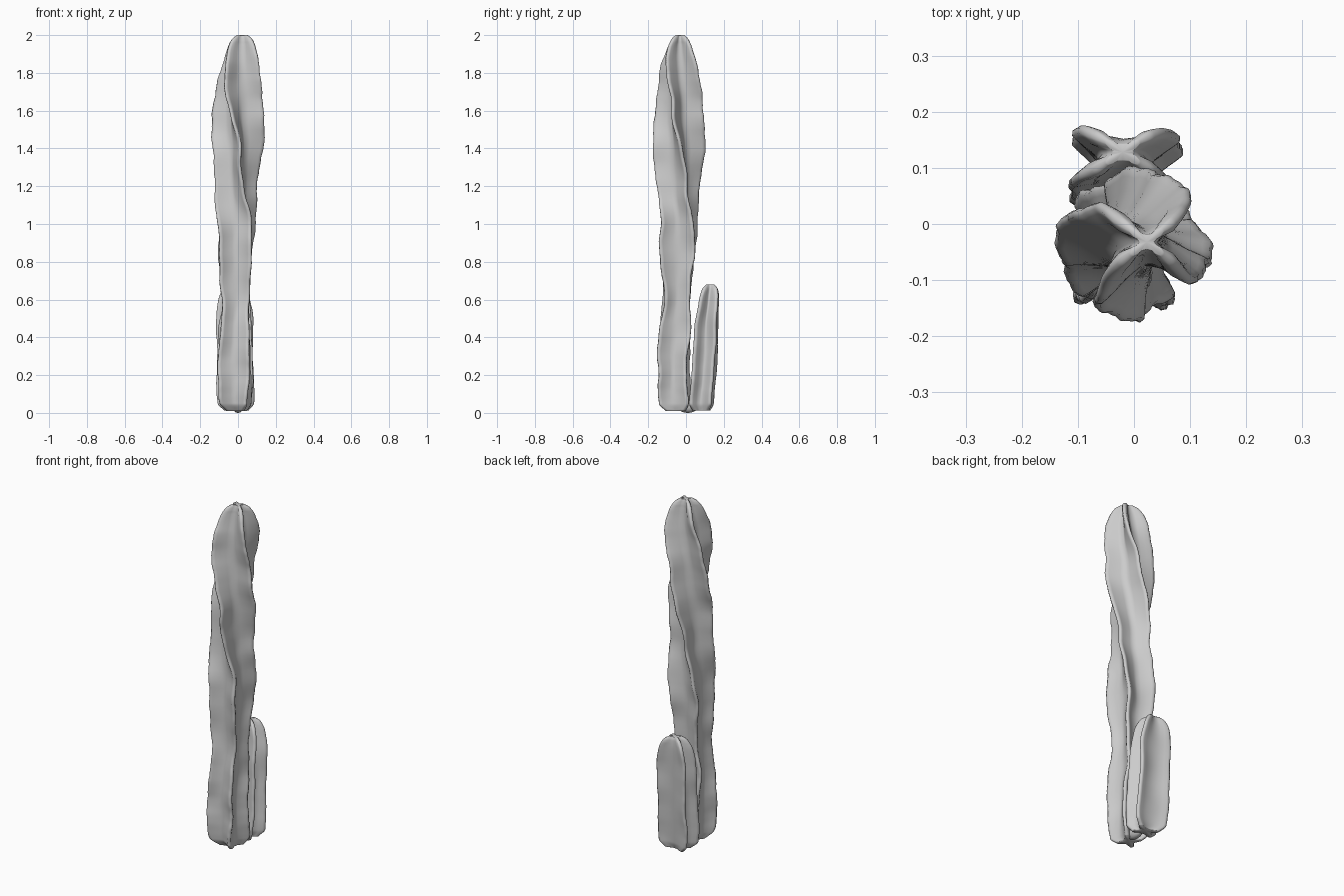
import bpy, bmesh, math, random
from math import sin, cos, pi, radians

if "Cube" in bpy.data.objects:
    bpy.data.objects.remove(bpy.data.objects["Cube"])

def sample(keys, z):
    # smooth (Catmull-Rom) interpolation of the key rows by height
    for i in range(len(keys) - 1):
        if z <= keys[i + 1][0]:
            break
    a, b = keys[i], keys[i + 1]
    p, n = keys[max(i - 1, 0)], keys[min(i + 2, len(keys) - 1)]
    h = b[0] - a[0]
    t = min(max((z - a[0]) / h, 0), 1)
    out = []
    for k in range(1, len(a)):
        ma = (b[k] - p[k]) / (b[0] - p[0]) * h
        mb = (n[k] - a[k]) / (n[0] - a[0]) * h
        out.append((2*t**3 - 3*t*t + 1) * a[k] + (t**3 - 2*t*t + t) * ma
                   + (3*t*t - 2*t**3) * b[k] + (t**3 - t*t) * mb)
    return out

def ribbed_stem(name, keys, top_r, rings, seed, wave, narrow):
    # key rows: z, centre x, centre y, rib reach, valley ratio, twist, rib half-spread
    rng = random.Random(seed)
    ph = [[rng.uniform(0, 2 * pi) for _ in range(4)] for _ in range(4)]
    z0, z1 = keys[0][0], keys[-1][0]
    bm = bmesh.new()
    loops = []
    for j in range(rings + 1):
        # rings bunch together toward both ends
        t = j / rings
        t = t - 0.8 * sin(2 * pi * t) / (2 * pi)
        z = z0 + (z1 - z0) * t
        cx, cy, R, v, tw, p = sample(keys, z)
        fade = min(1, (z1 - z) / 0.15)
        ang, reach = [], []
        for k, base in enumerate((p, 180 - p, 180 + p, 360 - p)):
            f = ph[k]
            ang.append(radians(base + tw) + wave * fade * (0.06 * sin(15*z + f[0]) + 0.025 * sin(31*z + f[1])))
            reach.append(R * (1 + wave * fade * (0.035 * sin(13*z + f[2]) + 0.015 * sin(41*z + f[3]) + 0.008 * sin(100*z + f[0]))))
        ring = []
        for k in range(4):
            a, r = ang[k], reach[k]
            th = min(0.011, 0.15 * R)
            # one rib: right flank, rounded edge, left flank
            half = [(0.45, max(0.52 * v * R, th)), (0.68, th * 1.35), (0.87, th), (0.96, th * 0.75)]
            pts = [(d * r, -w) for d, w in half] + [(r, 0)] + [(d * r, w) for d, w in reversed(half)]
            for d, w in pts:
                ring.append((cx + d*cos(a) - w*sin(a), cy + d*sin(a) + w*cos(a), z))
            # valley before the next rib
            b = ang[(k + 1) % 4] + (2 * pi if k == 3 else 0)
            m = (a + b) / 2
            vr = v * R * (narrow if k % 2 else 1)
            ring.append((cx + vr*cos(m), cy + vr*sin(m), z))
        loops.append([bm.verts.new(c) for c in ring])
    n = len(loops[0])
    for lo, hi in zip(loops, loops[1:]):
        for i in range(n):
            bm.faces.new((lo[i], lo[(i+1) % n], hi[(i+1) % n], hi[i]))
    # end caps, slightly sunken in the middle
    for loop, row, dz in ((loops[0], keys[0], 0.004), (loops[-1], keys[-1], -top_r)):
        c = bm.verts.new((row[1], row[2], row[0] + dz))
        for i in range(n):
            bm.faces.new((loop[i], loop[(i+1) % n], c))
    bmesh.ops.recalc_face_normals(bm, faces=bm.faces)
    me = bpy.data.meshes.new(name)
    bm.to_mesh(me)
    bm.free()
    for poly in me.polygons:
        poly.use_smooth = True
    ob = bpy.data.objects.new(name, me)
    bpy.context.collection.objects.link(ob)
    return ob

# tall twisting cactus stem, pinched at 0.6 and 1.15
ribbed_stem("main_stem", [
    (0.01, -0.008, -0.050, 0.065, 0.50, 80, 45),
    (0.05, -0.014, -0.060, 0.104, 0.45, 82, 45),
    (0.25, -0.018, -0.066, 0.110, 0.43, 86, 45),
    (0.42, -0.018, -0.060, 0.110, 0.43, 90, 45),
    (0.59, -0.014, -0.050, 0.097, 0.48, 91, 45),
    (0.85, -0.012, -0.043, 0.123, 0.44, 88, 45),
    (1.05, -0.010, -0.040, 0.124, 0.42, 80, 45),
    (1.18, -0.008, -0.038, 0.119, 0.40, 65, 44),
    (1.45, -0.003, -0.038, 0.138, 0.34, 45, 44),
    (1.65, 0.004, -0.036, 0.136, 0.32, 24, 43),
    (1.82, 0.012, -0.034, 0.124, 0.28, 8, 42),
    (1.93, 0.019, -0.032, 0.095, 0.25, 2, 40),
    (1.98, 0.022, -0.032, 0.064, 0.28, 0, 38),
    (2.00, 0.023, -0.032, 0.034, 0.36, 0, 38)], 0.004, 150, 4, 1.0, 1.0)

# short leaning side stem behind
ribbed_stem("side_stem", [
    (0.012, -0.008, 0.082, 0.070, 0.40, -4, 32),
    (0.05, -0.012, 0.084, 0.104, 0.38, -4, 31),
    (0.30, -0.016, 0.100, 0.108, 0.37, -4, 30),
    (0.50, -0.018, 0.113, 0.106, 0.34, -3, 29),
    (0.61, -0.020, 0.123, 0.090, 0.32, -2, 30),
    (0.66, -0.020, 0.127, 0.064, 0.34, 0, 32),
    (0.68, -0.020, 0.128, 0.034, 0.42, 0, 34)], 0.003, 70, 9, 0.6, 1.3)

# thin connecting root at ground level
bpy.ops.mesh.primitive_uv_sphere_add(segments=20, ring_count=12, radius=1, location=(0, 0.01, 0.035))
root = bpy.context.object
root.name = "root_joint"
root.scale = (0.03, 0.055, 0.035)
bpy.ops.object.shade_smooth()
